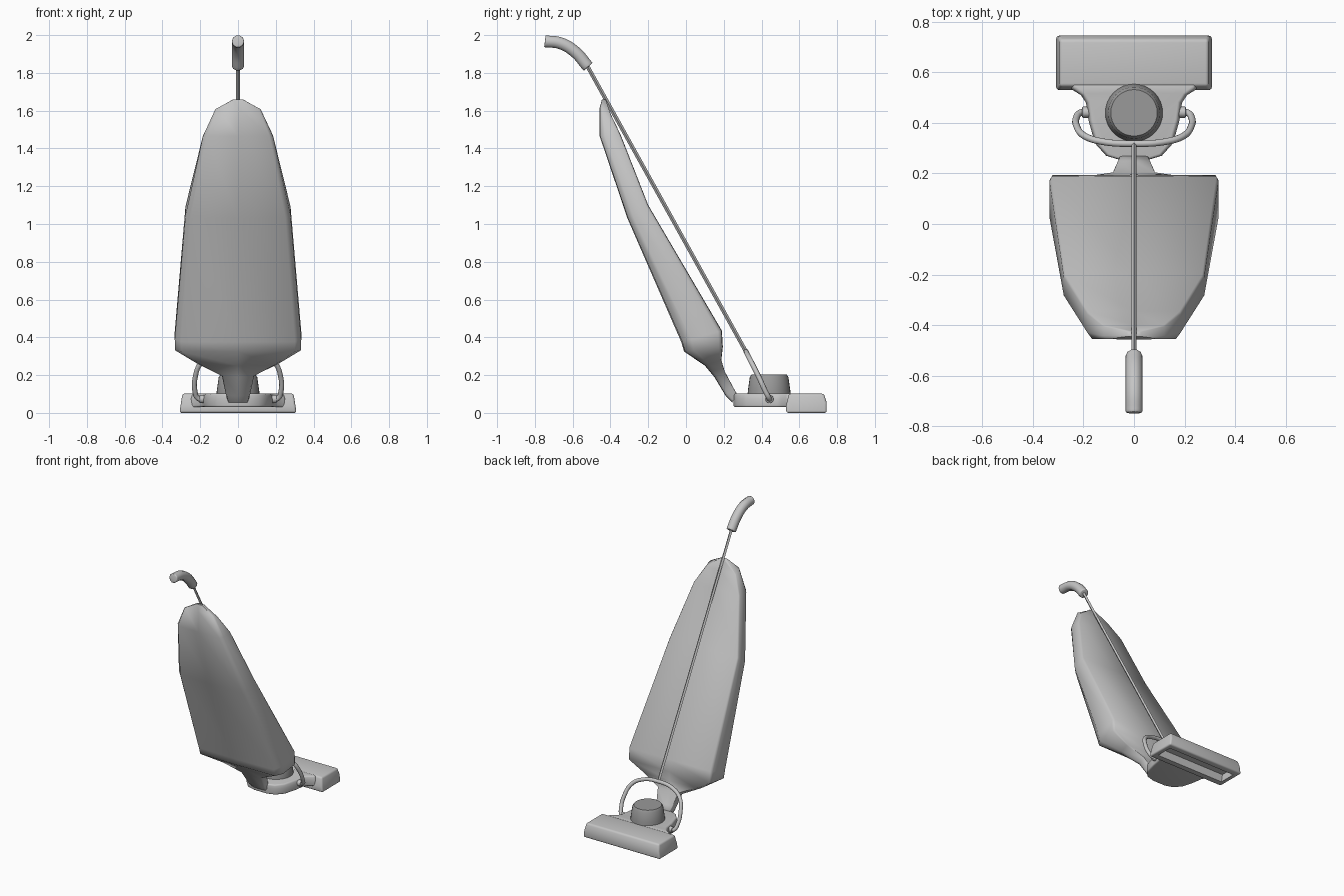
import bpy, bmesh, math
from mathutils import Vector

if "Cube" in bpy.data.objects:
    bpy.data.objects.remove(bpy.data.objects["Cube"])


def material(name, v):
    m = bpy.data.materials.new(name)
    m.diffuse_color = (v, v, v, 1)
    m.use_nodes = True
    m.node_tree.nodes["Principled BSDF"].inputs["Base Color"].default_value = m.diffuse_color
    return m


LIGHT = material("light grey", 0.56)
DARK = material("dark grey", 0.32)


def activate(ob):
    bpy.ops.object.select_all(action='DESELECT')
    ob.select_set(True)
    bpy.context.view_layer.objects.active = ob


def finish(ob, mat, angle=40, bevel=0, segments=3):
    ob.data.materials.clear()
    ob.data.materials.append(mat)
    bm = bmesh.new()
    bm.from_mesh(ob.data)
    bmesh.ops.remove_doubles(bm, verts=bm.verts, dist=1e-5)
    bmesh.ops.recalc_face_normals(bm, faces=bm.faces)
    bm.to_mesh(ob.data)
    bm.free()
    activate(ob)
    if bevel:
        b = ob.modifiers.new("bevel", 'BEVEL')
        b.width, b.segments, b.limit_method = bevel, segments, 'ANGLE'
        b.angle_limit = math.radians(40)
        bpy.ops.object.modifier_apply(modifier="bevel")
    bpy.ops.object.shade_smooth_by_angle(angle=math.radians(angle))
    return ob


def loft(name, rings, mat, **kw):
    """Skin a list of equal-length point rings and cap both ends."""
    bm = bmesh.new()
    loops = [[bm.verts.new(p) for p in r] for r in rings]
    n = len(loops[0])
    for a, b in zip(loops, loops[1:]):
        for i in range(n):
            j = (i + 1) % n
            bm.faces.new((a[i], a[j], b[j], b[i]))
    bm.faces.new(loops[0])
    bm.faces.new(loops[-1])
    me = bpy.data.meshes.new(name)
    bm.to_mesh(me)
    bm.free()
    ob = bpy.data.objects.new(name, me)
    bpy.context.collection.objects.link(ob)
    return finish(ob, mat, **kw)


def tube(name, pts, r, mat, res=3, **kw):
    cu = bpy.data.curves.new(name, 'CURVE')
    cu.dimensions = '3D'
    cu.bevel_depth, cu.bevel_resolution = r, res
    cu.use_fill_caps = True
    cu.resolution_u = 6
    s = cu.splines.new('BEZIER')
    s.bezier_points.add(len(pts) - 1)
    for bp, p in zip(s.bezier_points, pts):
        bp.co = p
        bp.handle_left_type = bp.handle_right_type = 'AUTO'
    ob = bpy.data.objects.new(name, cu)
    bpy.context.collection.objects.link(ob)
    activate(ob)
    bpy.ops.object.convert(target='MESH')
    return finish(bpy.context.object, mat, **kw)


# dust bag: tilted sections as (back y, z), (front y, z), half width
sections = [((.245, .055), (.27, .10), .055), ((.21, .09), (.25, .135), .065),
            ((.15, .19), (.205, .22), .085), ((.10, .25), (.187, .28), .21),
            ((-.01, .325), (.195, .35), .333), ((-.025, .375), (.19, .435), .335),
            ((-.31, 1.03), (-.20, 1.10), .278), ((-.457, 1.465), (-.345, 1.47), .185),
            ((-.457, 1.615), (-.40, 1.585), .12), ((-.445, 1.66), (-.425, 1.66), .025)]
shape = [(0, 1), (.97, .98), (1, .8), (1, -.5), (.9, -.95),
         (0, -1), (-.9, -.95), (-1, -.5), (-1, .8), (-.97, .98)]
rings = []
for b, f, w in sections:
    B, F = Vector((0, *b)), Vector((0, *f))
    rings.append([(B + F) / 2 + (F - B) / 2 * t + Vector((w * x, 0, 0)) for x, t in shape])
loft("dust_bag", rings, LIGHT, angle=65)

# floor head: side profile run across, narrower on top, suction slot cut below
profile = [(.53, 0), (.745, 0), (.745, .055), (.73, .102), (.545, .102), (.53, .04)]
head = [[(x * (1 - .05 * z / .1), y, z) for y, z in profile] for x in (-.31, .31)]
floor_head = loft("floor_head", head, LIGHT, bevel=.012)
slot = loft("slot_cutter", [[(x, y, z) for y, z in ((.575, -.02), (.705, -.02), (.69, .05), (.59, .05))]
                            for x in (-.275, .275)], LIGHT)
cut = floor_head.modifiers.new("slot", 'BOOLEAN')
cut.operation, cut.object, cut.solver = 'DIFFERENCE', slot, 'EXACT'
activate(floor_head)
bpy.ops.object.modifier_apply(modifier="slot")
bpy.data.objects.remove(slot)

# base body behind the head
half = [(.05, .252), (.11, .27), (.155, .32), (.18, .41), (.19, .48),
        (.21, .51), (.25, .535), (.25, .555)]
outline = half + [(-x, y) for x, y in reversed(half)]
body = [[(x * k, y, z) for x, y in outline] for z, k in ((.03, 1), (.075, 1), (.1025, .96))]
loft("base_body", body, LIGHT, bevel=.01)

# motor housing
motor = [[(r * math.cos(a * math.pi / 16), .44 + r * math.sin(a * math.pi / 16), z)
          for a in range(32)]
         for r, z in ((.115, .09), (.112, .12), (.102, .19), (.092, .204))]
loft("motor_housing", motor, DARK, angle=50)

# yoke, its pivots, rod and grip
arm = [(.18, .443, .07), (.212, .44, .077), (.228, .42, .115),
       (.227, .388, .185), (.195, .348, .265), (.12, .325, .31)]
tube("yoke", arm + [(0, .318, .325)] + [(-x, y, z) for x, y, z in reversed(arm)], .0135, LIGHT)
for side in (-1, 1):
    tube("yoke_pivot", [(side * .165, .442, .073), (side * .205, .442, .073)], .022, LIGHT,
         bevel=.005)
tube("handle_rod", [(0, .32, .32), (0, -.53, 1.85)], .0105, LIGHT, res=0, angle=40)
tube("grip", [(0, -.518, 1.832), (0, -.588, 1.912), (0, -.665, 1.957), (0, -.747, 1.967)],
     .033, LIGHT, bevel=.014)
